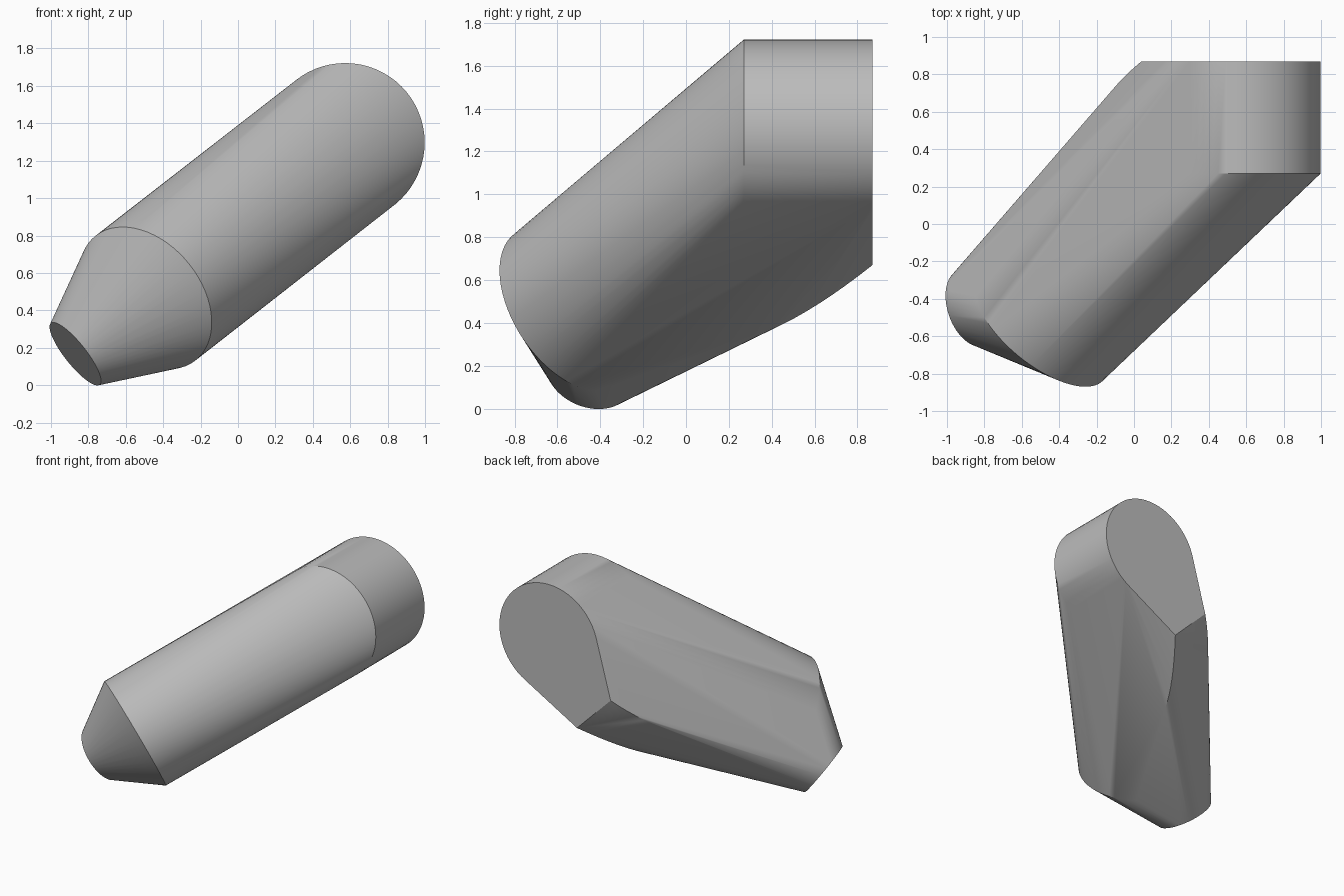
import bpy, bmesh, math
from mathutils import Vector

old = bpy.data.objects.get("Cube")
if old:
    bpy.data.objects.remove(old, do_unlink=True)


def ring(center, across, depth, steps=64):
    """Ellipse spanned by two half-axis vectors."""
    c, a, d = Vector(center), Vector(across), Vector(depth)
    angles = [math.tau * i / steps for i in range(steps)]
    return [c + a * math.cos(t) + d * math.sin(t) for t in angles]


def arc(start, middle, end, steps=8):
    """Quadratic curve through three points."""
    p, q, r = Vector(start), Vector(middle), Vector(end)
    ctrl = q * 2 - (p + r) / 2
    ts = [i / steps for i in range(steps + 1)]
    return [p * (1 - t) ** 2 + ctrl * 2 * t * (1 - t) + r * t * t for t in ts]


# Direction across the slanted body, square to its axis
across = Vector((0.62, 0, -0.785))

# Upright collar: two equal rings at the upper end
points = []
for y in (0.27, 0.87):
    points += ring((0.573, y, 1.297), (0.425, 0, 0), (0, 0, 0.425))

# Shoulder ring and small tip ring at the lower end
points += ring((-0.495, -0.56, 0.465), across * 0.427, (0.236, -0.31, 0.18))
points += ring((-0.87, -0.45, 0.167), across * 0.21, (0.045, -0.205, 0.035))

# Curved keel band under the back
points += arc((0.04, 0.87, 0.96), (-0.13, 0.70, 0.79), (-0.26, 0.50, 0.66))
points += arc((0.33, 0.87, 0.67), (0.15, 0.62, 0.49), (0.03, 0.40, 0.37))

# Stretch one skin over all the sections
bm = bmesh.new()
for p in points:
    bm.verts.new(p)
hull = bmesh.ops.convex_hull(bm, input=bm.verts)
loose = {g for g in hull["geom_interior"] + hull["geom_unused"]
         if isinstance(g, bmesh.types.BMVert)}
bmesh.ops.delete(bm, geom=list(loose), context="VERTS")
bmesh.ops.dissolve_limit(bm, angle_limit=math.radians(0.5),
                         verts=bm.verts, edges=bm.edges)
bmesh.ops.recalc_face_normals(bm, faces=bm.faces)

mesh = bpy.data.meshes.new("slanted_body")
bm.to_mesh(mesh)
bm.free()
body = bpy.data.objects.new("slanted_body", mesh)
bpy.context.collection.objects.link(body)

# Plain grey
grey = bpy.data.materials.new("plain_grey")
grey.use_nodes = True
color = (0.5, 0.5, 0.5, 1)
grey.diffuse_color = color
grey.node_tree.nodes["Principled BSDF"].inputs["Base Color"].default_value = color
mesh.materials.append(grey)

# Smooth sides with crisp rims
bpy.ops.object.select_all(action="DESELECT")
body.select_set(True)
bpy.context.view_layer.objects.active = body
bpy.ops.object.shade_smooth_by_angle(angle=math.radians(30))
